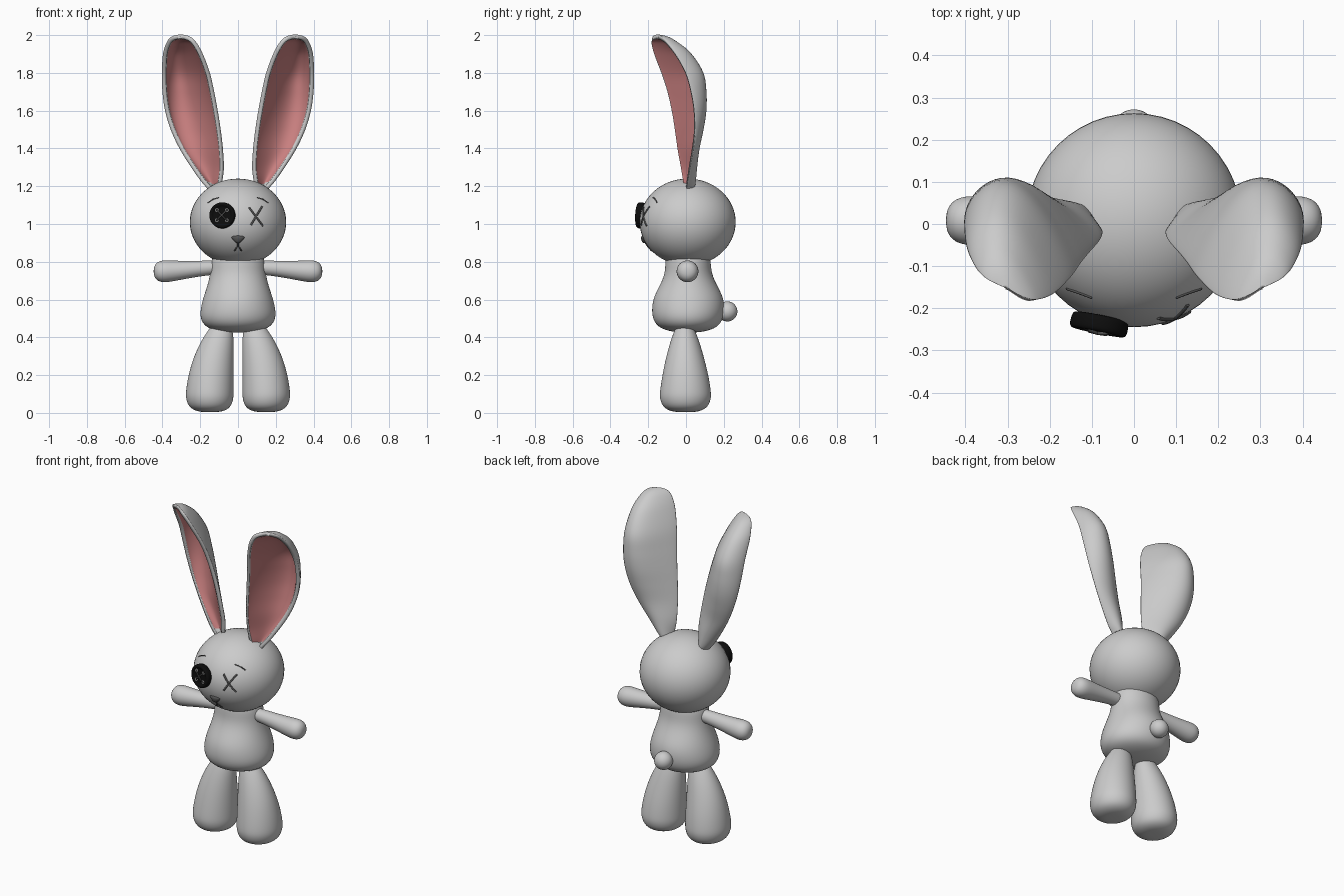
import bpy, bmesh, math
from mathutils import Vector, Matrix

if "Cube" in bpy.data.objects:
    bpy.data.objects.remove(bpy.data.objects["Cube"])


def material(name, rgb):
    m = bpy.data.materials.new(name)
    m.diffuse_color = (*rgb, 1)
    m.use_nodes = True
    m.node_tree.nodes["Principled BSDF"].inputs["Base Color"].default_value = m.diffuse_color
    return m


PINK = material("pink", (0.6, 0.22, 0.22))
BLACK = material("black", (0.004, 0.004, 0.004))
DARK = material("dark_grey", (0.09, 0.09, 0.09))


def finish(name, bm, mat=None):
    bmesh.ops.recalc_face_normals(bm, faces=bm.faces)
    for f in bm.faces:
        f.smooth = True
    me = bpy.data.meshes.new(name)
    bm.to_mesh(me)
    bm.free()
    ob = bpy.data.objects.new(name, me)
    bpy.context.collection.objects.link(ob)
    if mat:
        me.materials.append(mat)
    return ob


def loft(name, rings, axis="z", n=24, mirror=False, mat=None):
    """Rounded solid through elliptical rings (a, b, along, ra, rb)."""
    bm = bmesh.new()
    rows = []
    for a, b, h, ra, rb in rings:
        row = []
        for i in range(n):
            t = 2 * math.pi * i / n
            p, q = a + ra * math.cos(t), b + rb * math.sin(t)
            row.append(bm.verts.new((p, q, h) if axis == "z" else (h, p, q)))
        rows.append(row)
    for r, s in zip(rows, rows[1:]):
        for i in range(n):
            bm.faces.new((r[i], r[(i + 1) % n], s[(i + 1) % n], s[i]))
    bm.faces.new(rows[0])
    bm.faces.new(rows[-1])
    ob = finish(name, bm, mat)
    if mirror:
        ob.modifiers.new("mirror", "MIRROR")
    sub = ob.modifiers.new("smooth", "SUBSURF")
    sub.levels = sub.render_levels = 2
    return ob


def ball(name, loc, scale, mat=None):
    bm = bmesh.new()
    bmesh.ops.create_uvsphere(bm, u_segments=48, v_segments=32, radius=1,
                              matrix=Matrix.Translation(loc) @ Matrix.Diagonal((*scale, 1)))
    return finish(name, bm, mat)


def thread(name, paths, radius, mat=None):
    cu = bpy.data.curves.new(name, "CURVE")
    cu.dimensions = "3D"
    cu.bevel_depth = radius
    cu.bevel_resolution = 2
    cu.use_fill_caps = True
    for pts in paths:
        sp = cu.splines.new("POLY")
        sp.points.add(len(pts) - 1)
        for p, co in zip(sp.points, pts):
            p.co = (*co, 1)
    ob = bpy.data.objects.new(name, cu)
    bpy.context.collection.objects.link(ob)
    if mat:
        cu.materials.append(mat)
    return ob


# Head
HC, HR = Vector((0, 0.009, 1.01)), Vector((0.255, 0.254, 0.23))
ball("head", HC, HR)


def on_head(x, z):
    k = 1 - (x / HR.x) ** 2 - ((z - HC.z) / HR.z) ** 2
    return Vector((x, HC.y - HR.y * math.sqrt(max(k, 0)), z))


def stitch(x0, z0, x1, z1, arch=0.0, n=8):
    pts = []
    for i in range(n + 1):
        t = i / n
        pts.append(on_head(x0 + (x1 - x0) * t, z0 + (z1 - z0) * t + arch * math.sin(math.pi * t)))
    return pts


# Body and tail
loft("body", [(0, .01, .425, .03, .03), (0, .01, .430, .10, .09), (0, .01, .452, .174, .16),
              (0, .01, .50, .204, .190), (0, .012, .56, .199, .195), (0, .013, .62, .182, .184),
              (0, .013, .69, .158, .144), (0, .012, .75, .146, .121), (0, .01, .83, .143, .122),
              (0, .01, .86, .10, .09)])
ball("tail", (0, .219, .537), (.053, .053, .053))

# Arms
loft("arms", [(.008, .773, .08, .02, .02), (.008, .770, .10, .037, .037), (.008, .766, .18, .040, .040),
              (.008, .757, .28, .048, .048), (.008, .750, .36, .057, .057), (.008, .749, .40, .060, .060),
              (.008, .749, .432, .048, .048), (.008, .749, .447, .02, .02)], axis="x", mirror=True)

# Legs
loft("legs", [(.148, -.003, 0.004, .025, .027), (.148, -.003, .007, .07, .077), (.149, -.003, .03, .113, .121),
              (.150, -.003, .075, .127, .137), (.150, -.003, .11, .128, .137), (.144, -.003, .19, .122, .125),
              (.132, -.005, .28, .110, .105), (.112, -.006, .37, .090, .080), (.092, -.007, .44, .066, .054),
              (.088, -.007, .475, .04, .035), (.086, -.007, .485, .015, .015)], mirror=True)

# Ear sections: height, inner edge x y, outer edge x y, cup depth
EAR = [(1.16, .115, .0, .135, .0, .02), (1.195, .10, -.005, .155, .002, .036), (1.23, .093, -.012, .185, .006, .043),
       (1.30, .085, -.022, .235, .018, .046), (1.40, .09, -.04, .298, .036, .052), (1.50, .102, -.055, .345, .045, .073),
       (1.60, .118, -.072, .375, .042, .098), (1.70, .137, -.095, .389, .026, .118),
       (1.80, .160, -.127, .392, -.003, .132), (1.90, .198, -.165, .386, -.058, .115),
       (1.96, .233, -.180, .366, -.105, .074), (1.984, .263, -.176, .343, -.132, .042),
       (1.993, .302, -.153, .306, -.151, .0)]


def ear_row(v):
    i = min(int(v), len(EAR) - 2)
    t = v - i
    a, b, c, d = [Vector(EAR[max(0, min(len(EAR) - 1, i + k))]) for k in (-1, 0, 1, 2)]
    return 0.5 * (2 * b + (c - a) * t + (2 * a - 5 * b + 4 * c - d) * t * t + (3 * b - a - 3 * c + d) * t ** 3)


def ear_sheet(v0, v1, inset, rows=60, cols=28):
    bm = bmesh.new()
    grid = []
    for j in range(rows + 1):
        z, xi, yi, xo, yo, dep = ear_row(v0 + (v1 - v0) * j / rows)
        line = []
        for i in range(cols + 1):
            w = inset + (1 - 2 * inset) * i / cols
            u = 0.5 - 0.5 * math.cos(math.pi * w)
            cup = max(math.sin(math.pi * u ** 1.15), 0) ** 0.68
            line.append(bm.verts.new((xi + (xo - xi) * u, yi + (yo - yi) * u + dep * cup, z)))
        grid.append(line)
    for r, s in zip(grid, grid[1:]):
        for i in range(cols):
            bm.faces.new((r[i], r[i + 1], s[i + 1], s[i]))
    bmesh.ops.remove_doubles(bm, verts=bm.verts, dist=0.0002)
    bm.normal_update()
    return bm


# Ear shells
ears = finish("ears", ear_sheet(0, len(EAR) - 1, 0))
sol = ears.modifiers.new("thickness", "SOLIDIFY")
sol.thickness, sol.offset = 0.022, 0
ears.modifiers.new("mirror", "MIRROR")

# Pink ear linings, floated just in front of the shells
bm = ear_sheet(1.6, len(EAR) - 1.3, 0.05)
side = -1 if sum(v.normal.y for v in bm.verts) > 0 else 1
for v, nrm in [(v, v.normal.copy()) for v in bm.verts]:
    v.co += nrm * side * 0.0135
lining = finish("ear_linings", bm, PINK)
lining.modifiers.new("mirror", "MIRROR")

# Button eye: dished disc with raised rim, thread holes and crossed thread
place = Matrix.Translation((-.08, -.226, 1.045)) @ Vector((-.2, -1, .05)).to_track_quat("Z", "Y").to_matrix().to_4x4()
button = loft("button_eye", [(0, 0, h, r, r) for r, h in
                             ((.03, -.008), (.062, -.008), (.068, -.003), (.07, .015), (.069, .027), (.062, .033),
                              (.052, .031), (.047, .023), (.02, .022))], n=32, mat=BLACK)
button.matrix_world = place
holes, cross = [], []
for k in range(4):
    a = math.pi / 4 + k * math.pi / 2
    cx, cy = .038 * math.cos(a), .038 * math.sin(a)
    holes.append([(cx + .008 * math.cos(t * math.pi / 6), cy + .008 * math.sin(t * math.pi / 6), .026)
                  for t in range(13)])
    cross.append([(cx, cy, .022), (cx * .75, cy * .75, .032), (0, 0, .034)])
thread("button_holes", holes, .003).matrix_world = place
thread("button_thread", cross, .004, DARK).matrix_world = place

# Stitched cross eye, brows and mouth
thread("cross_eye", [stitch(.058, 1.088, .132, .99), stitch(.127, 1.092, .068, .995)], .005, DARK)
thread("brows", [stitch(s * .10, 1.140, s * .16, 1.112, .005) for s in (-1, 1)], .003, DARK)
thread("mouth", [stitch(0, .91, 0, .878)] + [stitch(0, .88, s * .018, .858, .003) for s in (-1, 1)], .004, DARK)

# Nose: soft rounded triangle
y = on_head(0, .925).y + .004
loft("nose", [(0, y + .006, .898, .006, .008), (0, y + .002, .904, .016, .012), (0, y, .918, .029, .015),
              (0, y, .930, .038, .016), (0, y + .002, .938, .033, .013), (0, y + .004, .940, .012, .006)], mat=DARK)
